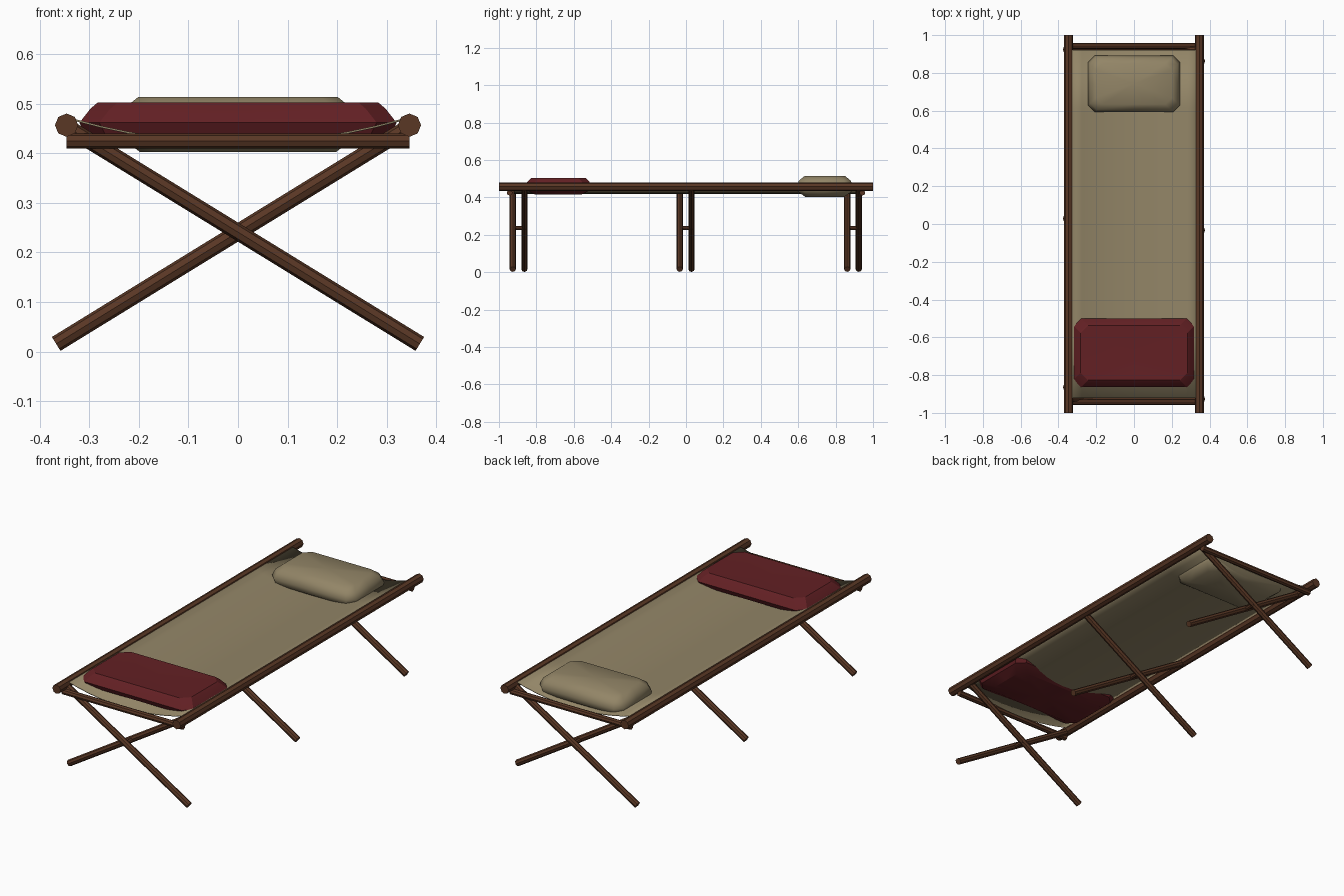
import bpy, bmesh, math
from mathutils import Vector

if "Cube" in bpy.data.objects:
    bpy.data.objects.remove(bpy.data.objects["Cube"], do_unlink=True)


def material(name, rgb):
    mat = bpy.data.materials.new(name)
    mat.use_nodes = True
    mat.diffuse_color = (*rgb, 1)
    mat.node_tree.nodes["Principled BSDF"].inputs["Base Color"].default_value = (*rgb, 1)
    return mat


WOOD = material("dark wood", (0.10, 0.038, 0.018))
CANVAS = material("tan canvas", (0.29, 0.235, 0.135))
RED = material("red wool", (0.125, 0.0145, 0.0175))


def finish(bm, name, mat, smooth_angle=None):
    bmesh.ops.recalc_face_normals(bm, faces=bm.faces)
    mesh = bpy.data.meshes.new(name)
    bm.to_mesh(mesh)
    bm.free()
    mesh.materials.append(mat)
    obj = bpy.data.objects.new(name, mesh)
    bpy.context.collection.objects.link(obj)
    if smooth_angle:
        bpy.ops.object.select_all(action='DESELECT')
        obj.select_set(True)
        bpy.context.view_layer.objects.active = obj
        bpy.ops.object.shade_smooth_by_angle(angle=math.radians(smooth_angle))
    return obj


def pole(name, start, end, radius, sides=8):
    """Straight wooden pole between two points."""
    start, end = Vector(start), Vector(end)
    bm = bmesh.new()
    bmesh.ops.create_cone(bm, cap_ends=True, segments=sides, radius1=radius,
                          radius2=radius, depth=(end - start).length)
    obj = finish(bm, name, WOOD)
    obj.location = (start + end) / 2
    obj.rotation_mode = 'QUATERNION'
    obj.rotation_quaternion = (end - start).to_track_quat('Z', 'Y')
    return obj


def cushion(name, y, hx, hy, corner, rings, dip, mat, smooth_angle):
    """Stacked chamfered rectangles, given as (inset, height), with a dipped top."""
    bm = bmesh.new()
    loops = []
    for inset, z in rings:
        a, b = hx - inset, hy - inset
        quarter = [(a, 0), (a, b - corner), (a - corner, b), (0, b)]
        left = [(-px, py) for px, py in reversed(quarter[:-1])]
        half = quarter + left
        outline = half + [(-px, -py) for px, py in half[1:-1]]
        loops.append([bm.verts.new((px, y + py, z)) for px, py in outline])
    n = len(loops[0])
    for low, high in zip(loops, loops[1:]):
        for i in range(n):
            j = (i + 1) % n
            bm.faces.new((low[i], low[j], high[j], high[i]))
    for loop, z in ((loops[0], rings[0][1]), (loops[-1], rings[-1][1] - dip)):
        centre = bm.verts.new((0, y, z))
        for i in range(n):
            bm.faces.new((loop[i], loop[(i + 1) % n], centre))
    return finish(bm, name, mat, smooth_angle)


# Side rails and end bars
RAIL_X, RAIL_Z = 0.346, 0.457
for side, s in (("left", 1), ("right", -1)):
    pole(side + "_rail", (s * RAIL_X, -1, RAIL_Z), (s * RAIL_X, 1, RAIL_Z), 0.0235)
for end, s in (("front", -1), ("back", 1)):
    pole(end + "_end_bar", (-RAIL_X, s * 0.943, 0.425), (RAIL_X, s * 0.943, 0.425), 0.0155)

# Three pairs of crossed legs, each joined by a peg
for place, y in (("front", -0.895), ("middle", -0.002), ("back", 0.893)):
    for side, s in (("left", 1), ("right", -1)):
        ly = y - s * 0.031
        pole(f"{place}_{side}_leg", (s * 0.367, ly, 0.0155), (-s * 0.335, ly, 0.447), 0.0165)
    pole(place + "_peg", (0, y - 0.04, 0.237), (0, y + 0.04, 0.237), 0.011)

# Sagging canvas bed
bm = bmesh.new()
bmesh.ops.create_grid(bm, x_segments=12, y_segments=6, size=1)
for v in bm.verts:
    v.co = (v.co.x * 0.332, v.co.y * 0.92, 0.421 + 0.047 * v.co.x ** 2)
bed = finish(bm, "canvas_bed", CANVAS, 40)
solid = bed.modifiers.new("thickness", 'SOLIDIFY')
solid.thickness = 0.004
solid.offset = 0

# Folded blanket at the foot, pillow at the head
cushion("folded_blanket", -0.682, 0.32, 0.182, 0.04,
        [(0.06, 0.414), (0.012, 0.438), (0, 0.462), (0.022, 0.49), (0.037, 0.503)],
        0.006, RED, 25)
cushion("pillow", 0.742, 0.243, 0.15, 0.035,
        [(0.045, 0.403), (0.008, 0.43), (0, 0.46), (0.012, 0.49), (0.042, 0.514)],
        0.003, CANVAS, 50)
